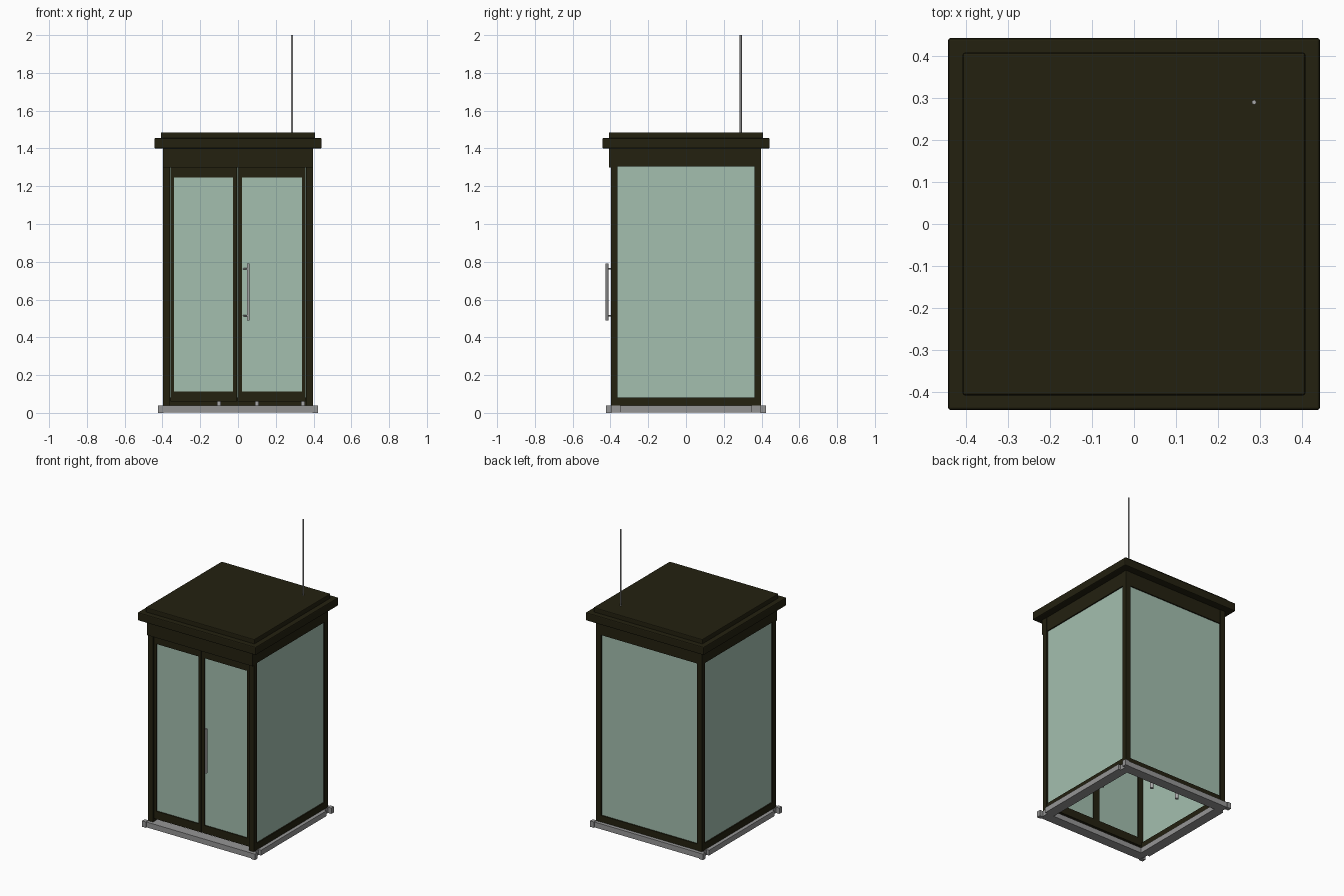
import bpy, bmesh, math
from mathutils import Vector

if "Cube" in bpy.data.objects:
    bpy.data.objects.remove(bpy.data.objects["Cube"])


def material(name, rgb):
    m = bpy.data.materials.new(name)
    m.diffuse_color = (*rgb, 1)
    m.use_nodes = True
    m.node_tree.nodes["Principled BSDF"].inputs["Base Color"].default_value = m.diffuse_color
    return m


DARK = material("dark_bronze", (0.017, 0.015, 0.005))
GLASS = material("frosted_green_glass", (0.37, 0.52, 0.43))
STONE = material("base_grey", (0.30, 0.30, 0.30))
STEEL = material("steel", (0.40, 0.40, 0.40))


def finish(name, bm, mat):
    me = bpy.data.meshes.new(name)
    bm.to_mesh(me)
    bm.free()
    ob = bpy.data.objects.new(name, me)
    me.materials.append(mat)
    bpy.context.collection.objects.link(ob)
    return ob


def box(name, x, y, z, mat, bevel=0.0):
    """Box from (min, max) ranges."""
    bm = bmesh.new()
    bmesh.ops.create_cube(bm, size=1)
    for v in bm.verts:
        v.co = Vector([r[0] if c < 0 else r[1] for c, r in zip(v.co, (x, y, z))])
    if bevel:
        bmesh.ops.bevel(bm, geom=bm.edges[:], offset=bevel, segments=2,
                        profile=0.5, affect='EDGES')
    return finish(name, bm, mat)


def rod(name, a, b, r, mat, n=12):
    a, b = Vector(a), Vector(b)
    bm = bmesh.new()
    bmesh.ops.create_cone(bm, cap_ends=True, segments=n, radius1=r, radius2=r,
                          depth=(b - a).length)
    q = (b - a).to_track_quat('Z', 'Y')
    for v in bm.verts:
        v.co = q @ v.co + (a + b) / 2
    for f in bm.faces:
        f.smooth = len(f.verts) == 4
    for e in bm.edges:
        e.smooth = all(f.smooth for f in e.link_faces)
    return finish(name, bm, mat)


def both(s, a, b):
    """Range mirrored by sign."""
    return (a, b) if s > 0 else (-b, -a)


# Open base frame with slightly proud corner pieces
for s, n in ((-1, "a"), (1, "b")):
    box("base_side_" + n, both(s, 0.35, 0.418), (-0.35, 0.35), (0.002, 0.038), STONE)
    box("base_end_" + n, (-0.40, 0.40), both(s, 0.35, 0.418), (0.002, 0.038), STONE)
    for t, k in ((-1, "front"), (1, "back")):
        box(f"base_corner_{k}_{n}", both(s, 0.395, 0.423), both(t, 0.395, 0.423),
            (0, 0.04), STONE)

# Corner posts
for sx, n in ((-1, "left"), (1, "right")):
    for sy, k in ((-1, "front"), (1, "back")):
        box(f"{k}_{n}_post", both(sx, 0.36, 0.396), both(sy, 0.362, 0.396),
            (0.038, 1.40), DARK)

# Side walls: bottom rail, glass and header
for s, n in ((-1, "left"), (1, "right")):
    box(n + "_bottom_rail", both(s, 0.362, 0.394), (-0.362, 0.362), (0.038, 0.082), DARK)
    box(n + "_header", both(s, 0.362, 0.394), (-0.362, 0.362), (1.304, 1.40), DARK)
    box(n + "_glass", both(s, 0.374, 0.386), (-0.362, 0.362), (0.08, 1.306), GLASS)

# Back wall
box("back_bottom_rail", (-0.36, 0.36), (0.362, 0.394), (0.038, 0.082), DARK)
box("back_header", (-0.36, 0.36), (0.362, 0.394), (1.304, 1.40), DARK)
box("back_glass", (-0.36, 0.36), (0.374, 0.386), (0.08, 1.306), GLASS)

# Front header
box("front_header", (-0.396, 0.396), (-0.408, -0.362), (1.30, 1.40), DARK)

# Two door leaves with a narrow gap below
for n, x0, x1, g0, g1 in (("left", -0.358, -0.004, -0.339, -0.026),
                          ("right", -0.002, 0.358, 0.021, 0.339)):
    y = (-0.388, -0.362)
    box(n + "_door_stile_a", (x0, g0), y, (0.06, 1.298), DARK)
    box(n + "_door_stile_b", (g1, x1), y, (0.06, 1.298), DARK)
    box(n + "_door_bottom_rail", (g0, g1), y, (0.06, 0.114), DARK)
    box(n + "_door_top_rail", (g0, g1), y, (1.247, 1.298), DARK)
    box(n + "_door_glass", (g0, g1), (-0.381, -0.369), (0.11, 1.25), GLASS)

# Door pull handle
rod("door_handle", (0.054, -0.418, 0.49), (0.054, -0.418, 0.79), 0.007, STEEL)
for z in (0.515, 0.762):
    rod("handle_standoff", (0.03, -0.386, z), (0.054, -0.418, z), 0.004, STEEL, 8)

# Upright pipes inside, visible from below
for x, y in ((-0.1, 0.29), (0.1, 0.29), (0.345, 0.11)):
    rod("inner_pipe", (x, y, 0.01), (x, y, 0.3), 0.011, STEEL)

# Roof slab and upper cap
box("roof_slab", (-0.443, 0.443), (-0.443, 0.443), (1.40, 1.455), DARK, 0.006)
box("roof_cap", (-0.408, 0.408), (-0.408, 0.408), (1.45, 1.485), DARK, 0.005)

# Antenna
rod("antenna", (0.286, 0.29, 1.48), (0.286, 0.29, 2.0), 0.0055, STEEL, 8)
